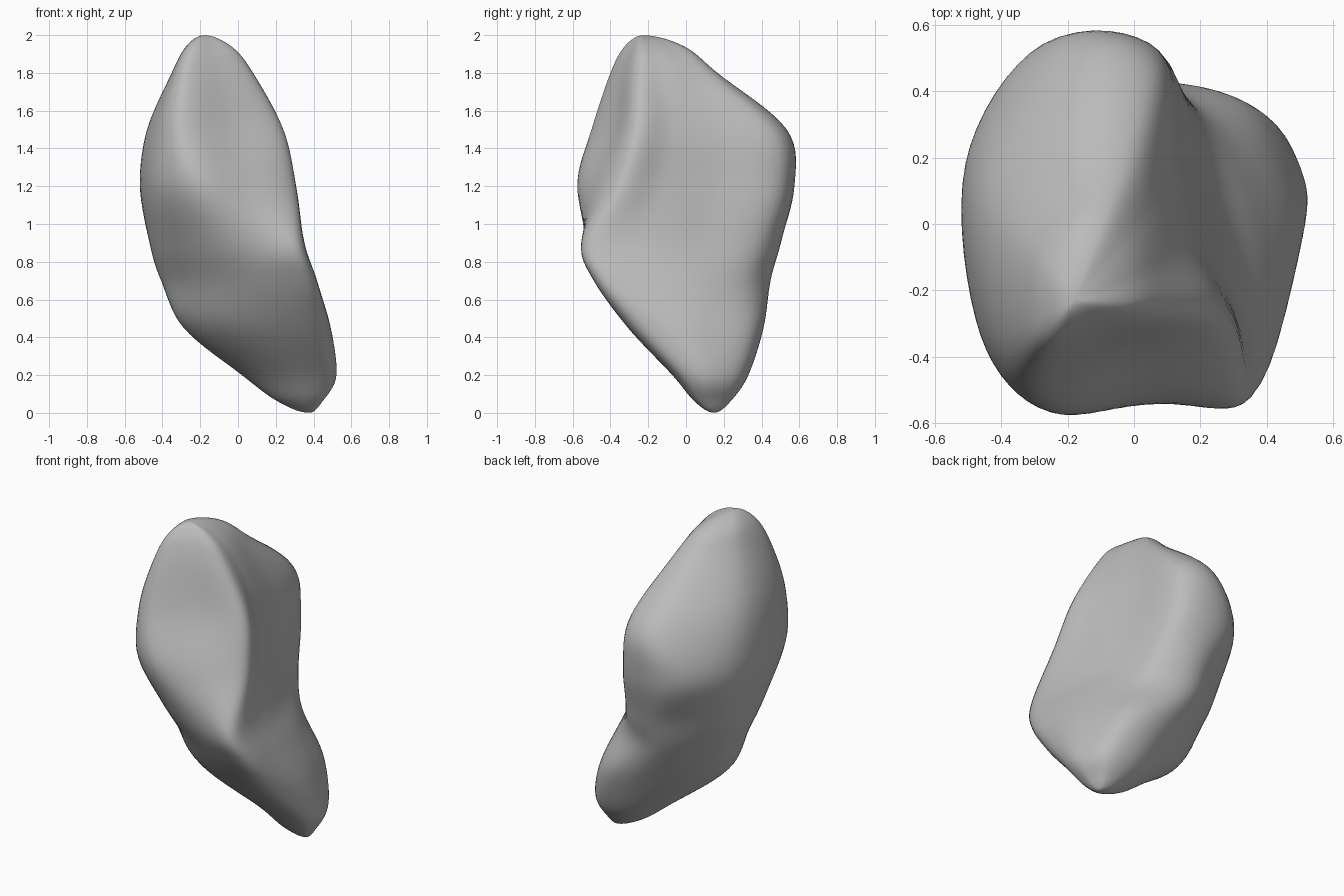
import bpy
import bmesh
from mathutils import Vector

cube = bpy.data.objects.get("Cube")
if cube:
    bpy.data.objects.remove(cube, do_unlink=True)

STEPS_AROUND = 8
STEPS_ALONG = 8


def catmull_rom(a, b, c, d, t):
    """Point between b and c on a smooth curve through all four."""
    return 0.5 * (2 * b + (c - a) * t + (2 * a - 5 * b + 4 * c - d) * t ** 2
                  + (3 * b - a - 3 * c + d) * t ** 3)


def section(height, *corners):
    """Horizontal outline, anticlockwise from the front right ridge."""
    return [Vector((x, y, height)) for x, y in corners]


def shrink(outline, pole, factor, height):
    """Smaller copy of an outline, gathered about a pole."""
    ring = [pole.lerp(point, factor) for point in outline]
    for point in ring:
        point.z = height
    return ring


def smooth_outline(corners):
    """Closed smooth curve through the corners of an outline."""
    n = len(corners)
    return [catmull_rom(corners[i - 1], corners[i], corners[(i + 1) % n],
                        corners[(i + 2) % n], s / STEPS_AROUND)
            for i in range(n) for s in range(STEPS_AROUND)]


# Main outlines of the stone, bottom to top
outlines = [
    section(.2, (.45, -.05), (.51, .02), (.515, .13), (.43, .29), (.26, .33),
            (.1, .26), (.02, .12), (.12, 0), (.29, -.07)),
    section(.45, (.42, -.28), (.49, -.1), (.46, .12), (.34, .36), (.09, .4),
            (-.21, .2), (-.285, -.03), (-.1, -.21), (.18, -.3)),
    section(.7, (.38, -.47), (.415, -.24), (.35, .1), (.19, .36), (-.09, .44),
            (-.37, .17), (-.385, -.08), (-.18, -.32), (.12, -.46)),
    section(.9, (.335, -.525), (.33, -.22), (.25, .1), (.13, .42), (-.14, .49),
            (-.44, .2), (-.43, -.19), (-.18, -.46), (.12, -.54)),
    section(1.2, (.3, -.37), (.245, -.13), (.17, .15), (.08, .52), (-.28, .54),
            (-.51, .18), (-.46, -.34), (-.24, -.57), (.03, -.51)),
    section(1.5, (.235, -.28), (.175, -.08), (.12, .15), (.07, .47), (-.18, .51),
            (-.46, .14), (-.45, -.28), (-.31, -.5), (-.02, -.39)),
    section(1.8, (.07, -.26), (.06, -.13), (.03, 0), (-.03, .15), (-.18, .14),
            (-.33, -.05), (-.345, -.29), (-.28, -.4), (-.1, -.34)),
]

# Rounded ends
bottom = Vector((.38, .15, 0))
top = Vector((-.18, -.23, 2))
low_end = shrink(outlines[0], bottom, .47, .06)
high_end = shrink(outlines[-1], top, .56, 1.94)
count = len(low_end)


def opposite(ring, pole):
    """Ring carried across its pole, so the end stays round."""
    return [Vector((2 * pole.x - p.x, 2 * pole.y - p.y, p.z)) for p in ring]


rings = [opposite(low_end, bottom), [bottom] * count, low_end, *outlines,
         high_end, [top] * count, opposite(high_end, top)]
rings = [smooth_outline(ring) for ring in rings]

# Smooth skin through all outlines
layers = []
for i in range(1, len(rings) - 2):
    for s in range(STEPS_ALONG):
        layers.append([catmull_rom(*points, s / STEPS_ALONG)
                       for points in zip(*rings[i - 1:i + 3])])
layers.append(rings[-2])

bm = bmesh.new()
grid = [[bm.verts.new(point) for point in layer] for layer in layers]
for lower, upper in zip(grid, grid[1:]):
    for i in range(len(lower)):
        j = (i + 1) % len(lower)
        bm.faces.new((lower[i], lower[j], upper[j], upper[i]))
bmesh.ops.remove_doubles(bm, verts=bm.verts, dist=.0005)
for _ in range(2):
    bmesh.ops.smooth_vert(bm, verts=bm.verts, factor=.5,
                          use_axis_x=True, use_axis_y=True, use_axis_z=True)
bmesh.ops.recalc_face_normals(bm, faces=bm.faces)
for face in bm.faces:
    face.smooth = True

mesh = bpy.data.meshes.new("stone")
bm.to_mesh(mesh)
bm.free()
stone = bpy.data.objects.new("stone", mesh)
bpy.context.collection.objects.link(stone)

# Plain stone colour
grey = bpy.data.materials.new("stone grey")
grey.use_nodes = True
colour = (.5, .5, .5, 1)
grey.diffuse_color = colour
grey.node_tree.nodes["Principled BSDF"].inputs["Base Color"].default_value = colour
mesh.materials.append(grey)
